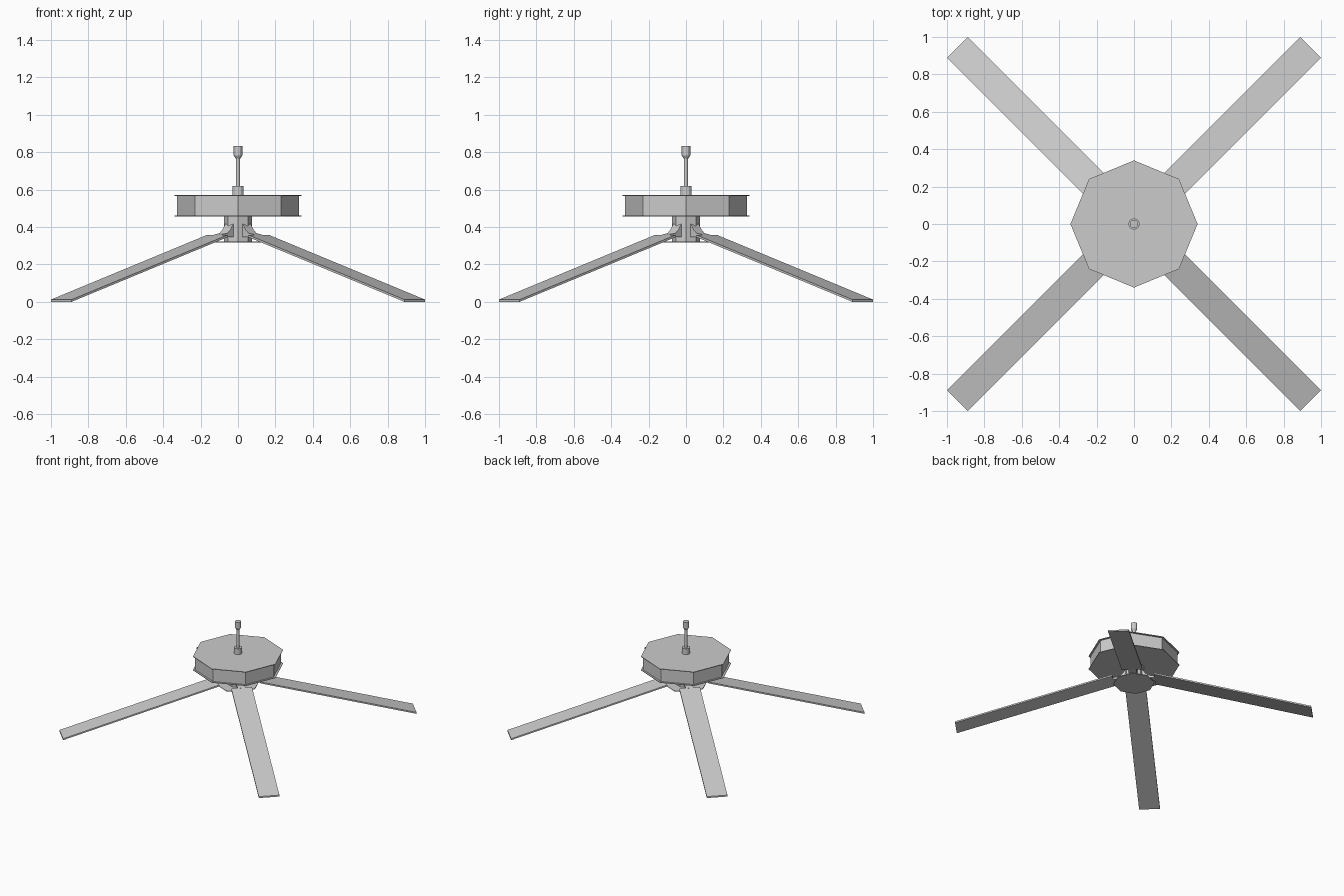
import bpy, bmesh, math
from mathutils import Matrix

cube = bpy.data.objects.get("Cube")
if cube:
    bpy.data.objects.remove(cube, do_unlink=True)

grey = bpy.data.materials.new("light_grey")
grey.use_nodes = True
COLOR = (0.6, 0.6, 0.6, 1)
grey.diffuse_color = COLOR
grey.node_tree.nodes["Principled BSDF"].inputs["Base Color"].default_value = COLOR


def finish(name, bm):
    bmesh.ops.recalc_face_normals(bm, faces=bm.faces)
    mesh = bpy.data.meshes.new(name)
    bm.to_mesh(mesh)
    bm.free()
    mesh.materials.append(grey)
    obj = bpy.data.objects.new(name, mesh)
    bpy.context.collection.objects.link(obj)
    return obj


def turned(name, profile, sides=8):
    """Closed solid of rings (radius, z) from bottom to top."""
    bm = bmesh.new()
    rings = []
    for r, z in profile:
        angles = [2 * math.pi * i / sides for i in range(sides)]
        rings.append([bm.verts.new((r * math.cos(a), r * math.sin(a), z)) for a in angles])
    for low, high in zip(rings, rings[1:]):
        for i in range(sides):
            j = (i + 1) % sides
            bm.faces.new((low[i], low[j], high[j], high[i]))
    bm.faces.new(rings[0])
    bm.faces.new(rings[-1])
    return finish(name, bm)


def slab(name, outline, width, angle):
    """Side outline (distance, z) given a width, then turned about z."""
    bm = bmesh.new()
    face = bm.faces.new([bm.verts.new((d, -width / 2, z)) for d, z in outline])
    ext = bmesh.ops.extrude_face_region(bm, geom=[face])
    moved = [v for v in ext["geom"] if isinstance(v, bmesh.types.BMVert)]
    bmesh.ops.translate(bm, vec=(0, width, 0), verts=moved)
    bmesh.ops.rotate(bm, matrix=Matrix.Rotation(angle, 3, "Z"), verts=bm.verts)
    return finish(name, bm)


# Octagonal drum with overhanging lids
turned("drum_wall", [(0.325, 0.46), (0.325, 0.57)])
turned("drum_bottom_plate", [(0.34, 0.457), (0.34, 0.462)])
turned("drum_top_plate", [(0.34, 0.567), (0.34, 0.572)])

# Hub below the drum
turned("hub", [(0.075, 0.32), (0.075, 0.46)])
turned("hub_bottom_plate", [(0.155, 0.317), (0.155, 0.322)])

# Stem on top
turned("stem_collar", [(0.03, 0.57), (0.03, 0.62)], 12)
turned("stem_rod", [(0.012, 0.6), (0.012, 0.79)], 12)
turned("stem_tip", [(0.012, 0.765), (0.023, 0.782), (0.023, 0.833)], 12)

# Four sloping legs, each with a curved bracket to the hub
leg = [(1.336, 0), (1.336, 0.012), (0.155, 0.358), (0.155, 0.346)]
bracket = [(0.06, 0.42), (0.075, 0.405), (0.088, 0.385), (0.11, 0.367), (0.16, 0.357),
           (0.16, 0.346), (0.06, 0.346)]
for i, side in enumerate(("back_left", "back_right", "front_right", "front_left")):
    angle = math.pi / 4 + i * math.pi / 2
    slab(side + "_leg", leg, 0.156, angle)
    slab(side + "_bracket", bracket, 0.06, angle)
